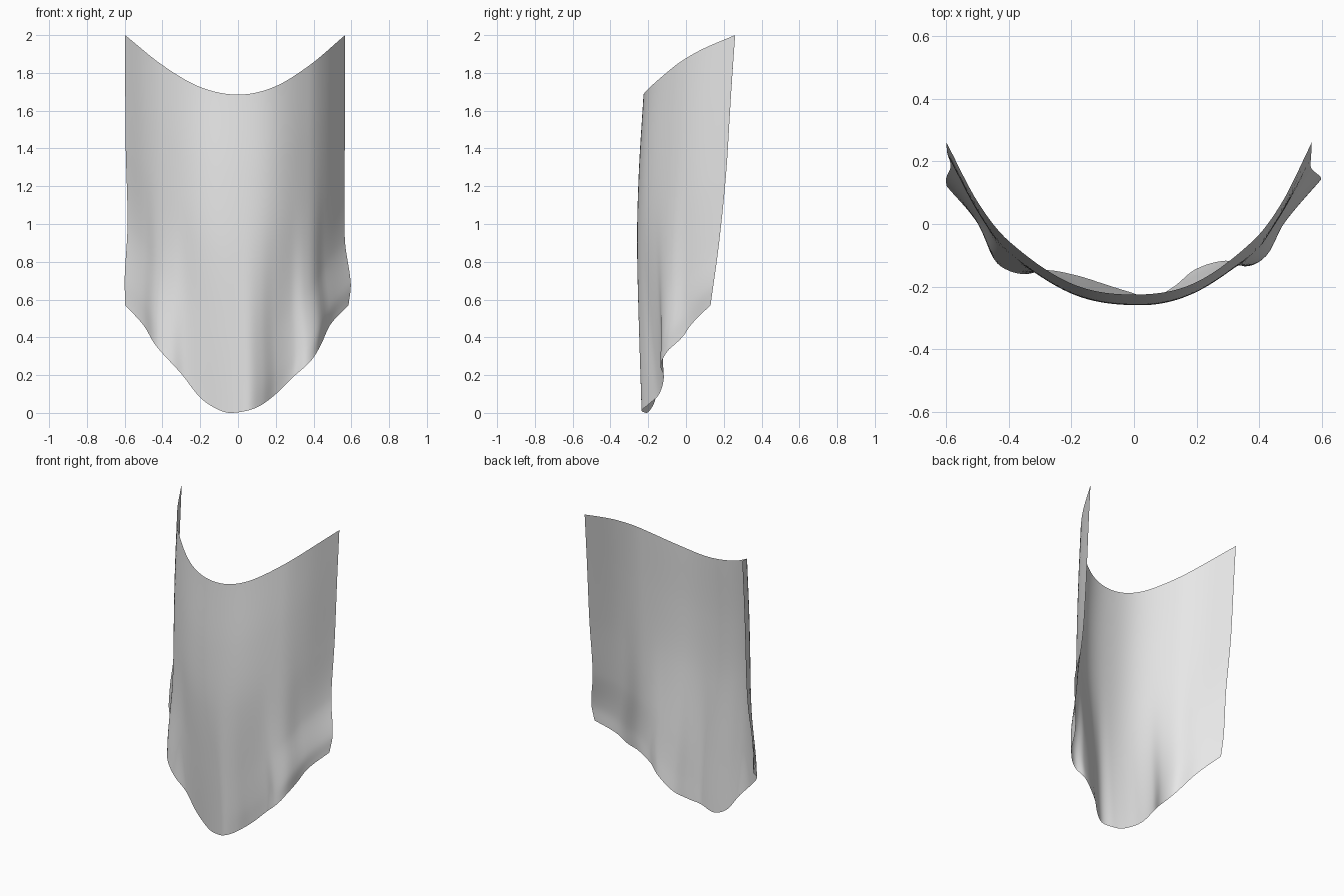
import bpy, bmesh

if "Cube" in bpy.data.objects:
    bpy.data.objects.remove(bpy.data.objects["Cube"])


def curve(points, t):
    """Smooth curve through (position, value) pairs."""
    n = len(points)
    t = max(points[0][0], min(points[-1][0], t))
    i = next(k for k in range(n - 1) if t <= points[k + 1][0])

    def slope(k):
        a, b = points[max(k - 1, 0)], points[min(k + 1, n - 1)]
        return (b[1] - a[1]) / (b[0] - a[0])

    (x0, y0), (x1, y1) = points[i], points[i + 1]
    h = x1 - x0
    s = (t - x0) / h
    return (y0 * (1 + 2 * s) * (1 - s) ** 2 + slope(i) * h * s * (1 - s) ** 2
            + y1 * s * s * (3 - 2 * s) + slope(i + 1) * h * s * s * (s - 1))


# Neckline: height and depth across the width
TOP_Z = [(-.6, 2), (-.4, 1.84), (-.2, 1.725), (0, 1.685), (.2, 1.725), (.4, 1.84), (.6, 2)]
TOP_Y = [(-.6, .26), (-.5, .07), (-.4, -.055), (-.2, -.19), (0, -.225),
         (.2, -.19), (.4, -.055), (.5, .07), (.6, .26)]
# Pointed hem: height and folded depth across the width
HEM_Z = [(-.6, .57), (-.5, .46), (-.44, .36), (-.3, .205), (-.2, .08), (-.1, .015), (-.03, 0),
         (.1, .028), (.2, .095), (.3, .19), (.4, .28), (.45, .36), (.5, .465), (.6, .57)]
HEM_Y = [(-.6, .12), (-.5, 0), (-.45, -.11), (-.41, -.145), (-.35, -.16), (-.28, -.147),
         (-.18, -.165), (-.1, -.19), (-.02, -.215), (.06, -.235), (.13, -.2), (.2, -.145), (.3, -.117),
         (.37, -.135), (.43, -.1), (.48, 0), (.6, .13)]
# Side edges: x down the length
LEFT_X = [(0, -.598), (.4, -.595), (.7, -.585), (.9, -.6), (1, -.597)]
RIGHT_X = [(0, .567), (.5, .565), (.76, .566), (.92, .597), (1, .585)]
BELLY = [(0, 0), (.25, -.025), (.5, -.037), (1, -.035)]   # forward bulge
FOLD = [(0, 0), (.3, 0), (.5, .1), (.75, .48), (1, 1)]     # how much the hem folds show

NU, NV = 96, 64
bm = bmesh.new()
rows = []
for j in range(NV + 1):
    v = j / NV
    w = curve(FOLD, v)
    row = []
    for i in range(NU + 1):
        u = -.6 + 1.2 * i / NU
        x = u * (-curve(LEFT_X, v) if u < 0 else curve(RIGHT_X, v)) / .6
        z = (1 - v) * curve(TOP_Z, u) + v * curve(HEM_Z, u)
        y = (1 - w) * (curve(TOP_Y, u) + curve(BELLY, v)) + w * curve(HEM_Y, u)
        row.append(bm.verts.new((x, y, z)))
    rows.append(row)
for a, b in zip(rows, rows[1:]):
    for i in range(NU):
        bm.faces.new((a[i], b[i], b[i + 1], a[i + 1])).smooth = True

# Draped cloth sheet
mesh = bpy.data.meshes.new("draped_cloth")
bm.to_mesh(mesh)
bm.free()
cloth = bpy.data.objects.new("draped_cloth", mesh)
bpy.context.collection.objects.link(cloth)

grey = bpy.data.materials.new("light grey cloth")
grey.diffuse_color = (.8, .8, .8, 1)
grey.use_nodes = True
grey.node_tree.nodes["Principled BSDF"].inputs["Base Color"].default_value = grey.diffuse_color
mesh.materials.append(grey)
